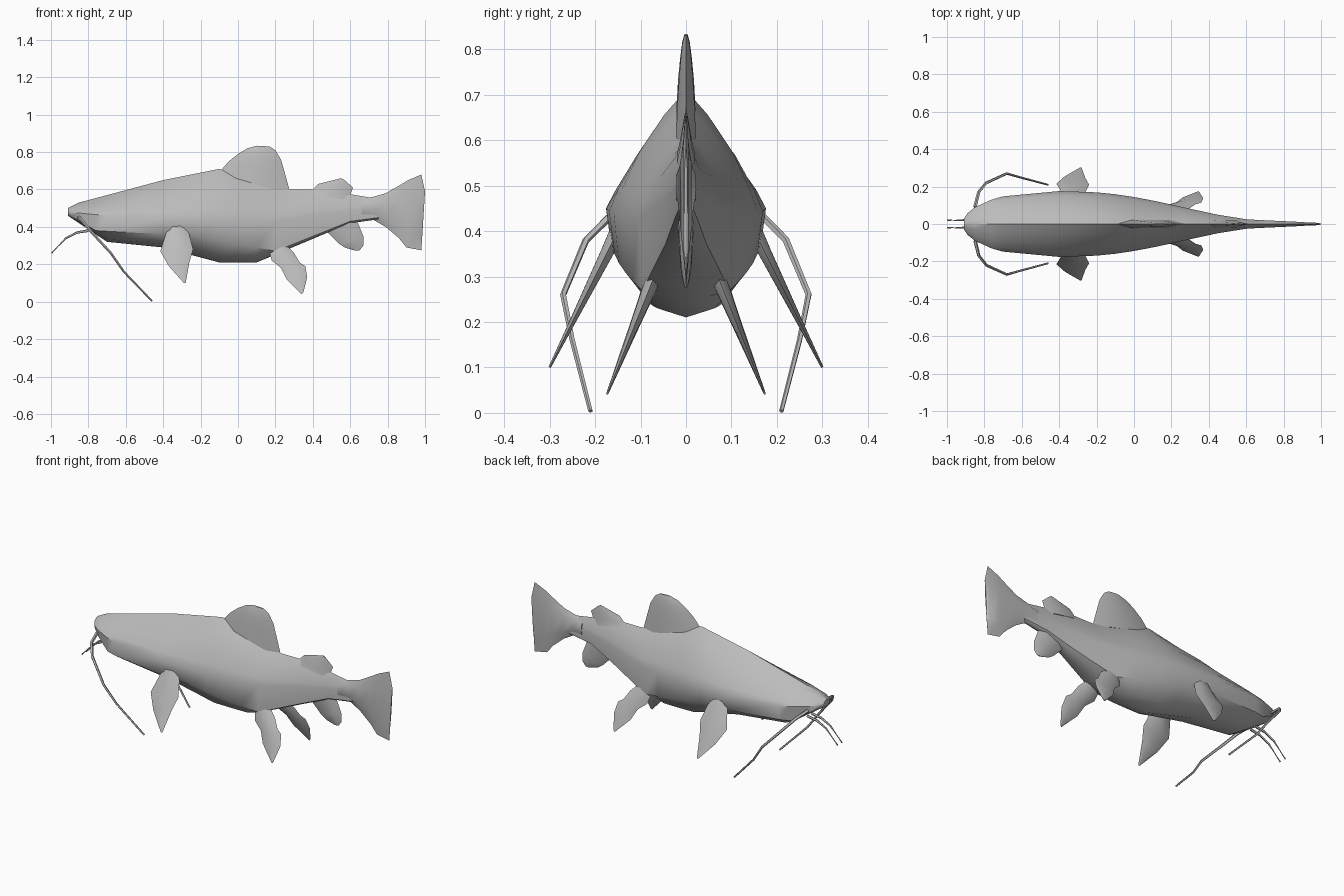
import bpy, bmesh
from math import cos, sin, pi, sqrt
from mathutils import Vector

cube = bpy.data.objects.get("Cube")
if cube:
    bpy.data.objects.remove(cube, do_unlink=True)

# One plain grey for the whole fish
colour = (0.5, 0.5, 0.5, 1)
grey = bpy.data.materials.new("plain grey")
grey.use_nodes = True
grey.diffuse_color = colour
grey.node_tree.nodes["Principled BSDF"].inputs["Base Color"].default_value = colour


def loft(name, rings, angle):
    """Skin closed rings of equal length and cap both ends."""
    bm = bmesh.new()
    rows = [[bm.verts.new(point) for point in ring] for ring in rings]
    for near, far in zip(rows, rows[1:]):
        for i in range(len(near)):
            bm.faces.new((near[i - 1], near[i], far[i], far[i - 1]))
    bm.faces.new(rows[0])
    bm.faces.new(rows[-1])
    bmesh.ops.recalc_face_normals(bm, faces=bm.faces)
    mesh = bpy.data.meshes.new(name)
    bm.to_mesh(mesh)
    bm.free()
    mesh.materials.append(grey)
    part = bpy.data.objects.new(name, mesh)
    bpy.context.collection.objects.link(part)
    bpy.ops.object.select_all(action="DESELECT")
    part.select_set(True)
    bpy.context.view_layer.objects.active = part
    bpy.ops.object.shade_smooth_by_angle(angle=angle)


def along(knots, x):
    """Height at x on a line through a few knots."""
    for (xa, za), (xb, zb) in zip(knots, knots[1:]):
        if x <= xb:
            return za + (zb - za) * (x - xa) / (xb - xa)
    return knots[-1][1]


def fin(name, rows, thick, side=1, reach=0, splay=0):
    """Rows from root to tip hold the leading and trailing x and z.
    The fin lies in the plane y = side * (reach - splay * z)."""
    normal = Vector((0, side, splay)).normalized()
    rings = []
    for i, (xa, za, xb, zb) in enumerate(rows):
        lead = Vector((xa, side * (reach - splay * za), za))
        trail = Vector((xb, side * (reach - splay * zb), zb))
        bulge = normal * thick * (1 - 0.85 * i / (len(rows) - 1))
        front, back = lead.lerp(trail, 0.25), lead.lerp(trail, 0.75)
        rings.append([lead, front + bulge, back + bulge, trail, back - bulge, front - bulge])
    loft(name, rings, 0.9)


def barbel(name, path, radius, sides=5):
    """Feeler along a path, half as thick at its tip."""
    points = [Vector(p) for p in path]
    last = len(points) - 1
    rings = []
    for i, p in enumerate(points):
        direction = points[min(i + 1, last)] - points[max(i - 1, 0)]
        u = direction.cross(Vector((1, 0, 1))).normalized()
        v = direction.cross(u).normalized()
        r = radius * (1 - i / last / 2)
        turns = [2 * pi * k / sides for k in range(sides)]
        rings.append([p + (u * cos(a) + v * sin(a)) * r for a in turns])
    loft(name, rings, 0.9)


# Body outlines along x: back ridge, widest line, belly edge and keel
ridge = [(-0.91, 0.5), (-0.85, 0.53), (-0.4, 0.65), (-0.1, 0.71), (0.28, 0.6), (0.45, 0.6), (0.75, 0.55)]
flank = [(-0.91, 0.48), (-0.7, 0.46), (0.2, 0.43), (0.6, 0.49), (0.75, 0.5)]
belly = [(-0.91, 0.47), (-0.76, 0.38), (-0.2, 0.35), (0.2, 0.27), (0.6, 0.43), (0.75, 0.45)]
keel = [(-0.91, 0.46), (-0.7, 0.32), (-0.4, 0.29), (-0.1, 0.21), (0.1, 0.21), (0.6, 0.42), (0.75, 0.44)]


def half_width(x):
    """Rounded head up to the shoulder, then a long taper to the tail."""
    shoulder = -0.4
    if x < shoulder:
        return 0.177 * sqrt(1 - ((shoulder - x) / 0.516) ** 2.2)
    t = (x - shoulder) / 1.16
    return 0.016 + 0.08 * (1 + cos(pi * t ** 1.15))


stations = sorted({x for line in (ridge, flank, belly, keel) for x, z in line} | {-0.89, 0})
rings = []
for x in stations:
    w = half_width(x)
    top, mid, edge, low = [along(line, x) for line in (ridge, flank, belly, keel)]
    rise = top - mid
    half = [(0.3 * w, mid + 0.8 * rise), (0.64 * w, mid + 0.5 * rise), (0.88 * w, mid + 0.2 * rise),
            (w, mid), (0.93 * w, edge), (0.5 * w, low + (edge - low) / 4)]
    ring = [(x, 0, top)] + [(x, y, z) for y, z in half] + [(x, 0, low)]
    rings.append(ring + [(x, -y, z) for y, z in reversed(half)])
loft("body", rings, 0.75)

# Upright fins
fin("dorsal_fin", [
    (-0.11, 0.68, 0.28, 0.58), (-0.05, 0.75, 0.25, 0.69), (0, 0.79, 0.23, 0.76),
    (0.05, 0.82, 0.2, 0.81), (0.1, 0.834, 0.17, 0.83)], 0.022)
fin("adipose_fin", [
    (0.36, 0.58, 0.61, 0.54), (0.4, 0.6, 0.6, 0.57),
    (0.43, 0.63, 0.615, 0.61), (0.55, 0.66, 0.57, 0.65)], 0.02)
fin("anal_fin", [
    (0.46, 0.39, 0.63, 0.45), (0.54, 0.31, 0.67, 0.35),
    (0.57, 0.29, 0.67, 0.3), (0.62, 0.275, 0.65, 0.275)], 0.017)
fin("tail_fin", [
    (0.66, 0.55, 0.66, 0.44), (0.72, 0.56, 0.72, 0.44), (0.79, 0.58, 0.79, 0.4), (0.86, 0.62, 0.86, 0.34),
    (0.91, 0.65, 0.9, 0.29), (0.98, 0.68, 0.98, 0.275), (1, 0.59, 0.985, 0.35)], 0.022)

# Paired fins and feelers
for name, side in (("left", 1), ("right", -1)):
    fin(name + "_pectoral_fin", [
        (-0.37, 0.41, -0.29, 0.41), (-0.39, 0.35, -0.26, 0.36), (-0.415, 0.27, -0.24, 0.28),
        (-0.37, 0.19, -0.26, 0.21), (-0.29, 0.1, -0.28, 0.1)], 0.018, side, 0.35, 0.5)
    fin(name + "_pelvic_fin", [
        (0.17, 0.26, 0.26, 0.3), (0.18, 0.22, 0.3, 0.26), (0.23, 0.18, 0.33, 0.21),
        (0.26, 0.12, 0.36, 0.19), (0.3, 0.08, 0.37, 0.13), (0.34, 0.04, 0.35, 0.05)], 0.016, side, 0.19, 0.4)
    barbel(name + "_long_barbel", [
        (-0.85, side * 0.09, 0.45), (-0.83, side * 0.17, 0.43), (-0.79, side * 0.22, 0.38),
        (-0.68, side * 0.27, 0.26), (-0.61, side * 0.25, 0.16), (-0.46, side * 0.21, 0.004)], 0.01)
    barbel(name + "_chin_barbel", [
        (-0.8, side * 0.02, 0.38), (-0.86, side * 0.02, 0.37),
        (-0.92, side * 0.02, 0.34), (-0.997, side * 0.02, 0.26)], 0.008)
